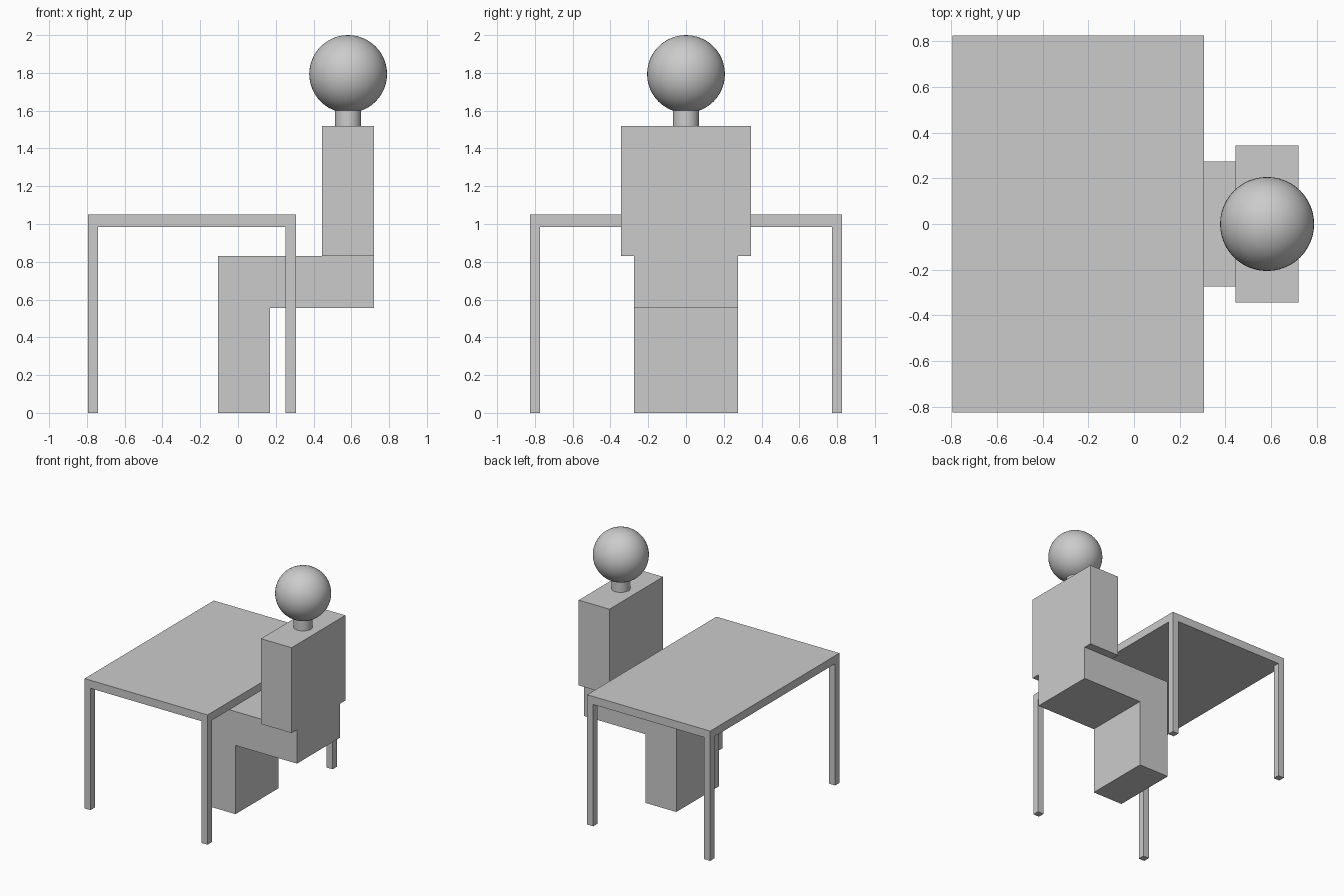
import bpy
import bmesh
import math

cube = bpy.data.objects.get("Cube")
if cube:
    bpy.data.objects.remove(cube, do_unlink=True)

# Single plain grey
grey = bpy.data.materials.new("plain grey")
grey.use_nodes = True
colour = (0.6, 0.6, 0.6, 1.0)
grey.diffuse_color = colour
grey.node_tree.nodes["Principled BSDF"].inputs["Base Color"].default_value = colour


def extrude_profile(name, points, half_width):
    """Extrude an x-z outline across y, symmetric about y = 0."""
    bm = bmesh.new()
    face = bm.faces.new([bm.verts.new((x, -half_width, z)) for x, z in points])
    grown = bmesh.ops.extrude_face_region(bm, geom=[face])
    verts = [v for v in grown["geom"] if isinstance(v, bmesh.types.BMVert)]
    bmesh.ops.translate(bm, verts=verts, vec=(0, 2 * half_width, 0))
    bmesh.ops.recalc_face_normals(bm, faces=bm.faces)
    mesh = bpy.data.meshes.new(name)
    bm.to_mesh(mesh)
    bm.free()
    mesh.materials.append(grey)
    obj = bpy.data.objects.new(name, mesh)
    bpy.context.collection.objects.link(obj)
    return obj


def box(name, x0, x1, half_width, z0, z1):
    return extrude_profile(name, [(x0, z0), (x1, z0), (x1, z1), (x0, z1)], half_width)


def finish(name):
    """Name, colour and smooth the primitive just added."""
    obj = bpy.context.object
    obj.name = name
    obj.data.materials.append(grey)
    bpy.ops.object.shade_smooth_by_angle(angle=math.radians(40))


# Table: slab with a square leg flush in each corner
LEFT, RIGHT, HALF_Y, LEG = -0.795, 0.306, 0.826, 0.054
UNDERSIDE, TABLE_TOP = 0.985, 1.05
box("table_top", LEFT, RIGHT, HALF_Y, UNDERSIDE, TABLE_TOP)
for end, x in (("inner", RIGHT - LEG), ("outer", LEFT)):
    for side, sign in (("front", -1), ("back", 1)):
        leg = box(f"table_leg_{end}_{side}", x, x + LEG, LEG / 2, 0, UNDERSIDE)
        leg.location.y = sign * (HALF_Y - LEG / 2)

# Seated figure: bent legs as one L-shaped block, then the torso
extrude_profile("bent_legs", [(-0.105, 0), (0.17, 0), (0.17, 0.556), (0.72, 0.556),
                              (0.72, 0.83), (-0.105, 0.83)], 0.274)
box("torso", 0.445, 0.72, 0.343, 0.83, 1.52)

# Neck and head
bpy.ops.mesh.primitive_cylinder_add(vertices=48, radius=0.069, depth=0.12,
                                    location=(0.583, 0, 1.57))
finish("neck")
bpy.ops.mesh.primitive_uv_sphere_add(segments=48, ring_count=24, radius=0.206,
                                     location=(0.583, 0, 1.794))
finish("head")
